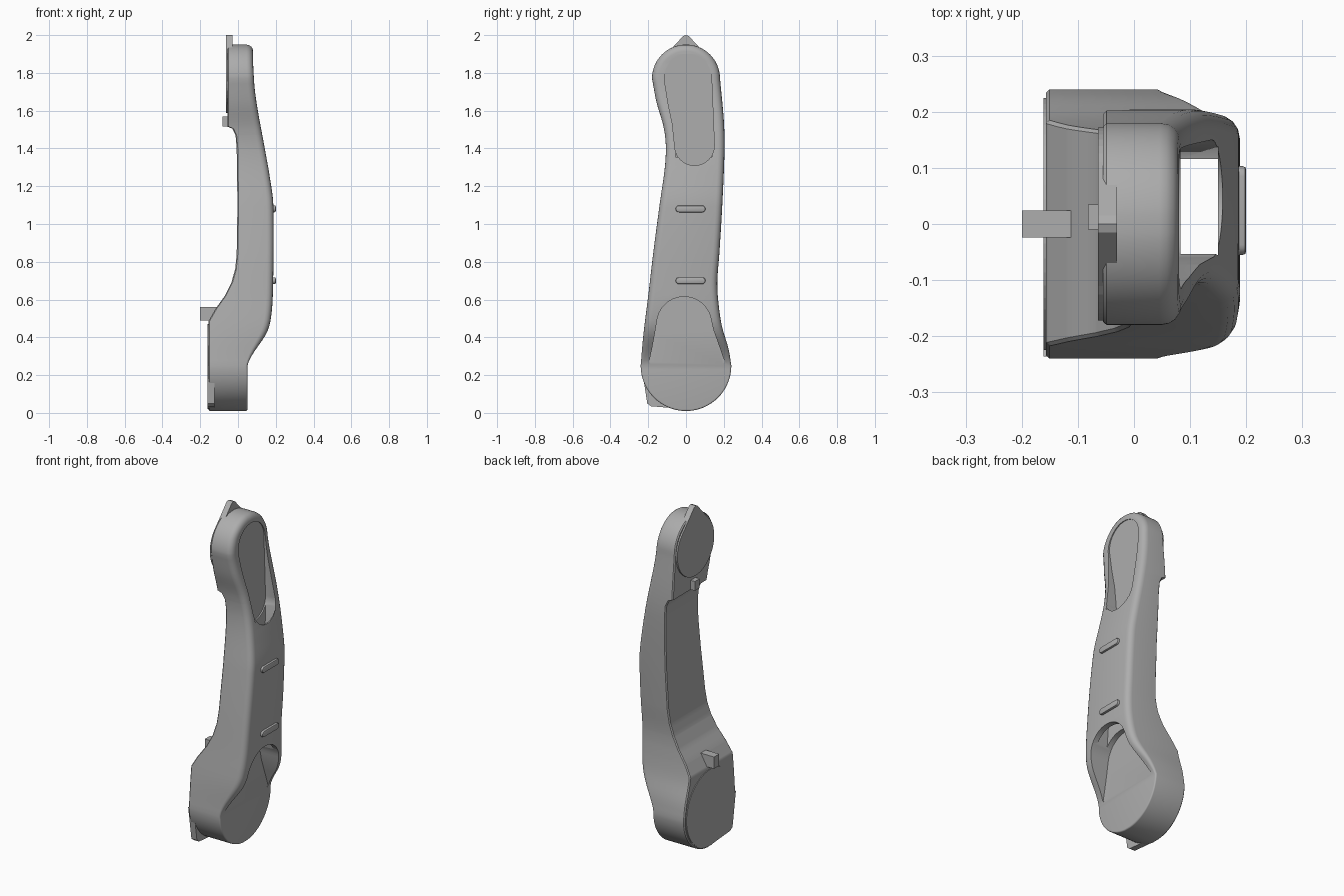
import bpy, bmesh, math

cube = bpy.data.objects.get("Cube")
if cube:
    bpy.data.objects.remove(cube, do_unlink=True)

grey = bpy.data.materials.new("plain_grey")
grey.use_nodes = True
GREY = (0.42, 0.42, 0.42, 1)
grey.diffuse_color = GREY
grey.node_tree.nodes["Principled BSDF"].inputs["Base Color"].default_value = GREY


def curve(points, t, smooth=True):
    """Value at height t of a profile given as (value, height) pairs."""
    if t <= points[0][1]:
        return points[0][0]
    if t >= points[-1][1]:
        return points[-1][0]
    k = next(i for i in range(len(points) - 1) if t <= points[i + 1][1])

    def slope(i):
        a, b = points[max(i - 1, 0)], points[min(i + 1, len(points) - 1)]
        return (b[0] - a[0]) / (b[1] - a[1])
    (v0, t0), (v1, t1) = points[k], points[k + 1]
    h = t1 - t0
    s = (t - t0) / h
    if not smooth:
        return v0 + (v1 - v0) * s
    return ((1 + 2 * s) * (1 - s) ** 2 * v0 + s * (1 - s) ** 2 * h * slope(k)
            + s * s * (3 - 2 * s) * v1 + s * s * (s - 1) * h * slope(k + 1))


def finish(name, bm):
    bmesh.ops.recalc_face_normals(bm, faces=bm.faces)
    mesh = bpy.data.meshes.new(name)
    bm.to_mesh(mesh)
    bm.free()
    mesh.materials.append(grey)
    obj = bpy.data.objects.new(name, mesh)
    bpy.context.collection.objects.link(obj)
    return obj


def prism(name, outline, x0, x1, bevel=0):
    """Extrude a (y, z) outline from x0 to x1."""
    bm = bmesh.new()
    face = bm.faces.new([bm.verts.new((x0, y, z)) for y, z in outline])
    new = bmesh.ops.extrude_face_region(bm, geom=[face])["geom"]
    top = [v for v in new if isinstance(v, bmesh.types.BMVert)]
    bmesh.ops.translate(bm, verts=top, vec=(x1 - x0, 0, 0))
    if bevel:
        rim = [e for e in bm.edges if all(v in top for v in e.verts)]
        bmesh.ops.bevel(bm, geom=rim, offset=bevel, segments=2, affect='EDGES', profile=0.5)
    return finish(name, bm)


def arc(cy, cz, r, start, end, n=20):
    return [(cy + r * math.cos(math.radians(start + (end - start) * i / n)),
             cz + r * math.sin(math.radians(start + (end - start) * i / n)))
            for i in range(n + 1)]


def smooth_shade(obj):
    bpy.ops.object.select_all(action='DESELECT')
    obj.select_set(True)
    bpy.context.view_layer.objects.active = obj
    bpy.ops.object.shade_smooth_by_angle(angle=math.radians(32))


# Profiles of the arm
left_side = [(-.24, .25), (-.225, .42), (-.2, .62), (-.173, .85), (-.14, 1.1),
             (-.112, 1.3), (-.107, 1.42), (-.12, 1.52), (-.155, 1.64), (-.18, 1.77)]
right_side = [(.24, .25), (.225, .34), (.19, .46), (.17, .6), (.166, .7),
              (.177, .85), (.192, 1.1), (.204, 1.4), (.2, 1.55), (.18, 1.77)]
outer = [(.05, .26), (.08, .315), (.15, .42), (.174, .5), (.185, .65), (.187, 1.1),
         (.168, 1.25), (.138, 1.42), (.105, 1.6), (.088, 1.72), (.08, 1.85)]
inner = [(-.157, .485), (-.12, .55), (-.07, .62), (-.035, .69), (-.015, .76), (-.007, .84),
         (-.003, 1.1), (-.007, 1.4), (-.013, 1.47), (-.03, 1.505), (-.055, 1.515)]
rounding = [(.008, .2), (.012, .27), (.035, .4), (.035, 1.9)]

# Outline: round bottom, sides, round top, with matching left and right rows
LOW, HIGH, R_LOW, R_HIGH = .25, 1.77, .24, .18
rows = []
for i in range(1, 18):
    a = math.radians(i * 5)
    rows.append((-R_LOW * math.sin(a), R_LOW * math.sin(a), LOW - R_LOW * math.cos(a)))
heights = {LOW + (HIGH - LOW) * i / 56 for i in range(57)} | {h for _, h in inner}
for z in sorted(heights):
    rows.append((curve(left_side, z), curve(right_side, z), z))
for i in range(17, 0, -1):
    a = math.radians(i * 5)
    rows.append((-R_HIGH * math.sin(a), R_HIGH * math.sin(a), HIGH + R_HIGH * math.cos(a)))
loop = [(l, z) for l, _, z in rows] + [(r, z) for _, r, z in reversed(rows)]
count = len(loop)


def inset(i, d):
    (y0, z0), (y1, z1) = loop[i - 1], loop[(i + 1) % count]
    length = math.hypot(y1 - y0, z1 - z0)
    return loop[i][0] + d * (z1 - z0) / length, loop[i][1] - d * (y1 - y0) / length


# Arm body: stacked outline layers with a rounded outer rim
bm = bmesh.new()
layers = []
for step in range(-1, 6):
    layer = []
    for i in range(count):
        z = loop[i][1]
        r = curve(rounding, z, False)
        if step < 0:
            p, x = inset(i, .006), curve(inner, z, False)
        elif step == 0:
            p, x = loop[i], curve(inner, z, False) + .006
        else:
            a = math.radians((step - 1) * 22.5)
            p = inset(i, r * (1 - math.cos(a)))
            x = curve(outer, p[1]) - r + r * math.sin(a)
        layer.append(bm.verts.new((x, p[0], p[1])))
    layers.append(layer)
for a, b in zip(layers, layers[1:]):
    for i in range(count):
        j = (i + 1) % count
        bm.faces.new((a[i], a[j], b[j], b[i]))
for cap in (layers[0], layers[-1]):
    for i in range(count // 2 - 1):
        bm.faces.new((cap[i], cap[i + 1], cap[-2 - i], cap[-1 - i]))
body = finish("arm_body", bm)

# Pockets at both ends, joined by a hollow channel
upper_pocket = arc(.01, 1.775, .125, 0, 185) + [(-.095, 1.64), (-.072, 1.53)] \
    + arc(.045, 1.415, .105, 180, 360)
lower_pocket = [(.205, .27), (.17, .37), (.145, .44)] + arc(-.01, .47, .145, 8, 172) \
    + [(-.165, .42), (-.18, .34), (-.195, .27), (-.15, .2), (.15, .2)]
channel = [(-.13, .5), (.115, .5), (.14, 1.42), (-.05, 1.42)]
cutters = [prism("upper_pocket_cutter", upper_pocket, .075, .4),
           prism("lower_pocket_cutter", lower_pocket, .052, .4),
           prism("channel_cutter", channel, .083, .15)]
bpy.context.view_layer.objects.active = body
for cutter in cutters:
    cutter.hide_render = True
    mod = body.modifiers.new("cut", 'BOOLEAN')
    mod.operation, mod.solver, mod.object = 'DIFFERENCE', 'EXACT', cutter
    bpy.ops.object.modifier_apply(modifier=mod.name)
for cutter in cutters:
    bpy.data.objects.remove(cutter, do_unlink=True)
smooth_shade(body)

# Raised grip ribs
for name, z in (("upper_rib", 1.08), ("lower_rib", .7)):
    shape = arc(.085, z, .018, -90, 90, 8) + arc(-.037, z, .018, 90, 270, 8)
    smooth_shade(prism(name, shape, .17, .2, .006))

# Pointed joint plate at the top, round joint plate with a corner at the bottom
prism("upper_joint_plate", arc(0, 1.76, .172, 130, 410, 40) + [(.015, 1.995), (0, 2), (-.015, 1.995)],
      -.064, -.03)
prism("lower_joint_plate", arc(0, .245, .225, -90, 180, 40) + [(-.236, .25), (-.205, .05), (-.185, .035)],
      -.161, -.125)

# Locating keys
prism("upper_key", [(-.01, 1.515), (.035, 1.515), (.035, 1.57), (-.01, 1.57)], -.082, -.03)
prism("lower_key", [(-.024, .49), (.024, .49), (.024, .56), (-.024, .56)], -.2, -.1)
